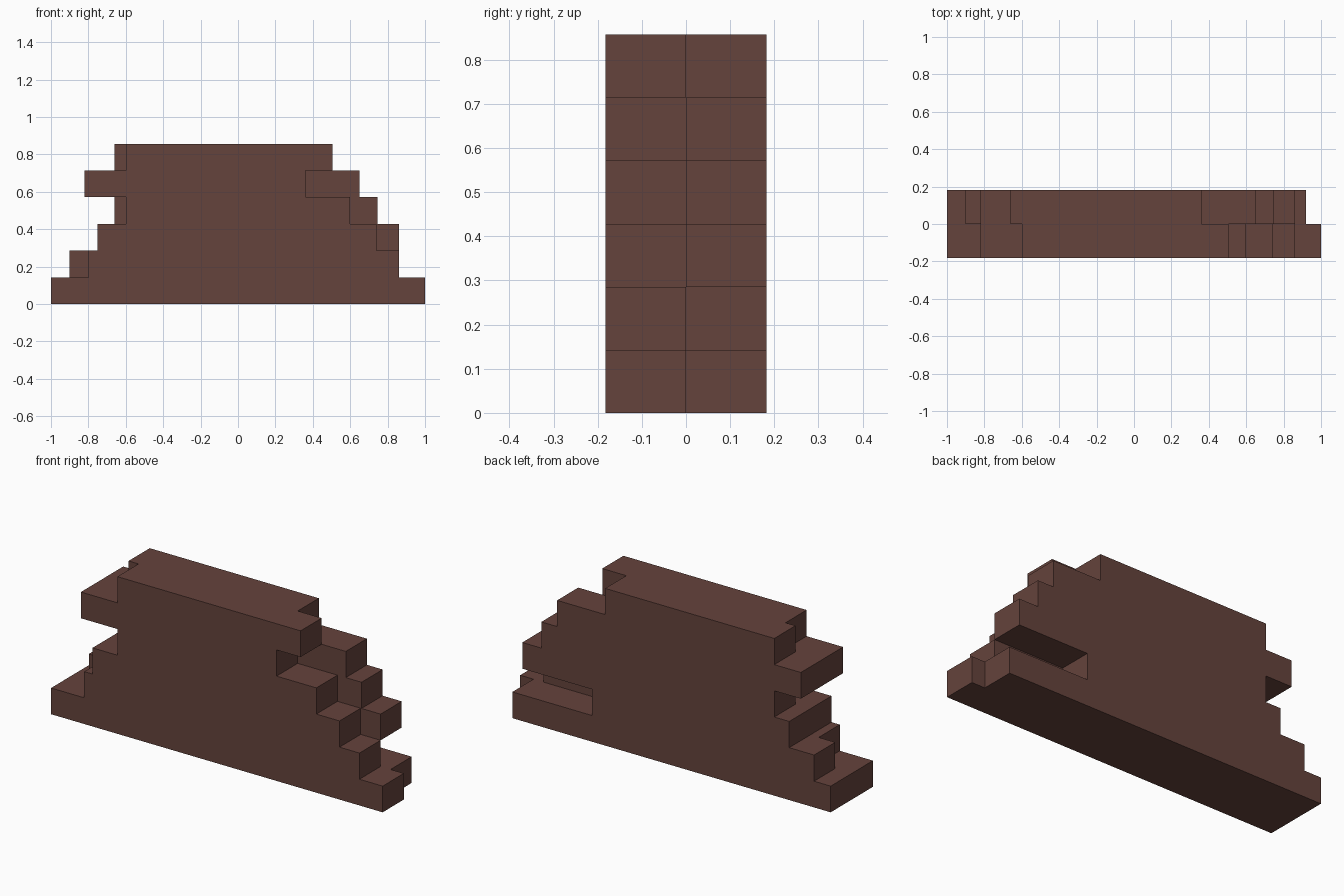
import bpy, bmesh

if "Cube" in bpy.data.objects:
    bpy.data.objects.remove(bpy.data.objects["Cube"])

# Ruined wall: six courses, each with a front row and a back row
H = 0.857 / 6
Y = (-0.182, 0.0, 0.182)
# (x start, x end) per course, from the ground up
FRONT = [(-1, 1), (-0.8, 0.86), (-0.75, 0.74), (-0.6, 0.6), (-0.82, 0.36), (-0.6, 0.505)]
BACK = [(-1, 0.92), (-0.9, 0.44), (-0.75, 0.86), (-0.66, 0.745), (-0.82, 0.65), (-0.66, 0.36)]
ROWS = (FRONT, BACK)
XS = sorted({x for row in ROWS for span in row for x in span})


def filled(i, j, k):
    """True when the grid cell lies inside the wall."""
    if not (0 <= i < len(XS) - 1 and 0 <= j < 2 and 0 <= k < 6):
        return False
    a, b = ROWS[j][k]
    return a <= XS[i] and XS[i + 1] <= b


bm = bmesh.new()
verts = {}


def vert(i, j, k):
    if (i, j, k) not in verts:
        verts[i, j, k] = bm.verts.new((XS[i], Y[j], k * H))
    return verts[i, j, k]


# Emit only the exposed cell sides, so the wall is one clean shell
for i in range(len(XS) - 1):
    for j in range(2):
        for k in range(6):
            if not filled(i, j, k):
                continue
            for axis in range(3):
                for side in (0, 1):
                    n = [i, j, k]
                    n[axis] += 2 * side - 1
                    if filled(*n):
                        continue
                    u, v = (axis + 1) % 3, (axis + 2) % 3
                    loop = []
                    for du, dv in ((0, 0), (1, 0), (1, 1), (0, 1)):
                        c = [i, j, k]
                        c[axis] += side
                        c[u] += du
                        c[v] += dv
                        loop.append(vert(*c))
                    bm.faces.new(loop if side else loop[::-1])

# Merge flat areas into single faces
bmesh.ops.dissolve_limit(bm, angle_limit=0.01, verts=bm.verts[:], edges=bm.edges[:])

mesh = bpy.data.meshes.new("stepped_wall")
bm.to_mesh(mesh)
bm.free()

brown = bpy.data.materials.new("dark brown brick")
brown.diffuse_color = (0.130, 0.056, 0.045, 1)
brown.use_nodes = True
brown.node_tree.nodes["Principled BSDF"].inputs["Base Color"].default_value = brown.diffuse_color
mesh.materials.append(brown)
wall = bpy.data.objects.new("stepped_wall", mesh)
bpy.context.collection.objects.link(wall)
